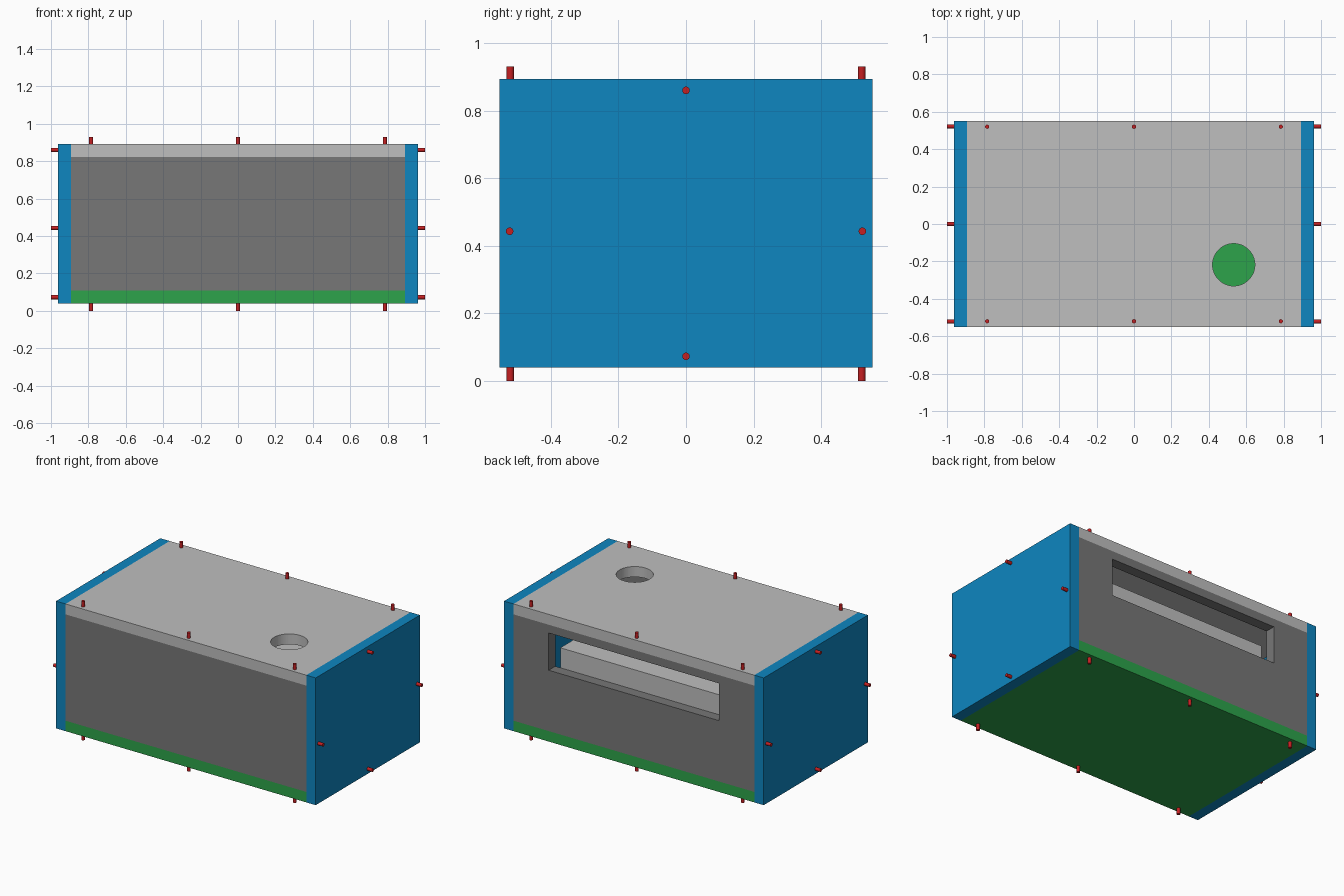
import bpy
import math

if "Cube" in bpy.data.objects:
    bpy.data.objects.remove(bpy.data.objects["Cube"])

# Overall case dimensions
X, Y, Z0, Z1, T = 0.963, 0.552, 0.04, 0.893, 0.07


def material(name, rgb):
    m = bpy.data.materials.new(name)
    m.diffuse_color = (*rgb, 1.0)
    m.use_nodes = True
    m.node_tree.nodes["Principled BSDF"].inputs["Base Color"].default_value = m.diffuse_color
    return m


BLUE = material("blue", (0.0044, 0.238, 0.527))
LIGHT = material("light_grey", (0.522, 0.522, 0.522))
DARK = material("dark_grey", (0.184, 0.184, 0.184))
GREEN = material("green", (0.026, 0.371, 0.069))
RED = material("red", (0.56, 0.014, 0.016))


def box(name, x, y, z, mat=None):
    """Box from (min, max) ranges on each axis."""
    r = (x, y, z)
    bpy.ops.mesh.primitive_cube_add(size=1, location=[(a + b) / 2 for a, b in r])
    o = bpy.context.object
    o.name = name
    o.scale = [b - a for a, b in r]
    bpy.ops.object.transform_apply(location=False, rotation=False, scale=True)
    if mat:
        o.data.materials.append(mat)
    return o


def cylinder(name, loc, radius, depth, rot=(0, 0, 0), mat=None, sides=24):
    bpy.ops.mesh.primitive_cylinder_add(vertices=sides, radius=radius, depth=depth,
                                        location=loc, rotation=rot)
    o = bpy.context.object
    o.name = name
    if mat:
        o.data.materials.append(mat)
        bpy.ops.object.shade_smooth_by_angle()
    return o


def cut(target, cutter):
    mod = target.modifiers.new("cut", 'BOOLEAN')
    mod.operation = 'DIFFERENCE'
    mod.solver = 'EXACT'
    mod.object = cutter
    bpy.context.view_layer.objects.active = target
    bpy.ops.object.modifier_apply(modifier=mod.name)
    bpy.data.objects.remove(cutter)


XI = X - T

# Side panels
box("left_panel", (-X, -XI), (-Y, Y), (Z0, Z1), BLUE)
box("right_panel", (XI, X), (-Y, Y), (Z0, Z1), BLUE)

# Floor, and lid with a round hole
box("bottom_panel", (-XI, XI), (-Y, Y), (Z0, Z0 + T), GREEN)
lid = box("top_panel", (-XI, XI), (-Y, Y), (Z1 - T, Z1), LIGHT)
cut(lid, cylinder("hole_cutter", (0.533, -0.218, Z1), 0.113, 0.4, sides=64))

# Front panel, and back panel with a long slot
box("front_panel", (-XI, XI), (-Y, -Y + T), (Z0 + T, Z1 - T), DARK)
back = box("back_panel", (-XI, XI), (Y - T, Y), (Z0 + T, Z1 - T), DARK)
cut(back, box("slot_cutter", (-0.632, 0.632), (Y - 0.2, Y + 0.2), (0.518, 0.768)))

# Block behind the slot
box("inner_block", (-0.595, 0.595), (0.0, Y - T), (0.49, 0.652), LIGHT)

# Pegs on lid and floor
R, L = 0.011, 0.05
for z, label in ((Z1 + 0.037 - L / 2, "top_peg"), (L / 2, "bottom_peg")):
    for x in (-0.785, 0.0, 0.785):
        for y in (-0.52, 0.52):
            cylinder(label, (x, y, z), R, L, mat=RED)

# Pegs on both sides
for s in (-1, 1):
    for y, z in ((0, 0.86), (0, 0.073), (-0.522, 0.443), (0.522, 0.443)):
        cylinder("side_peg", (s * (1 - L / 2), y, z), R, L,
                 rot=(0, math.pi / 2, 0), mat=RED)
